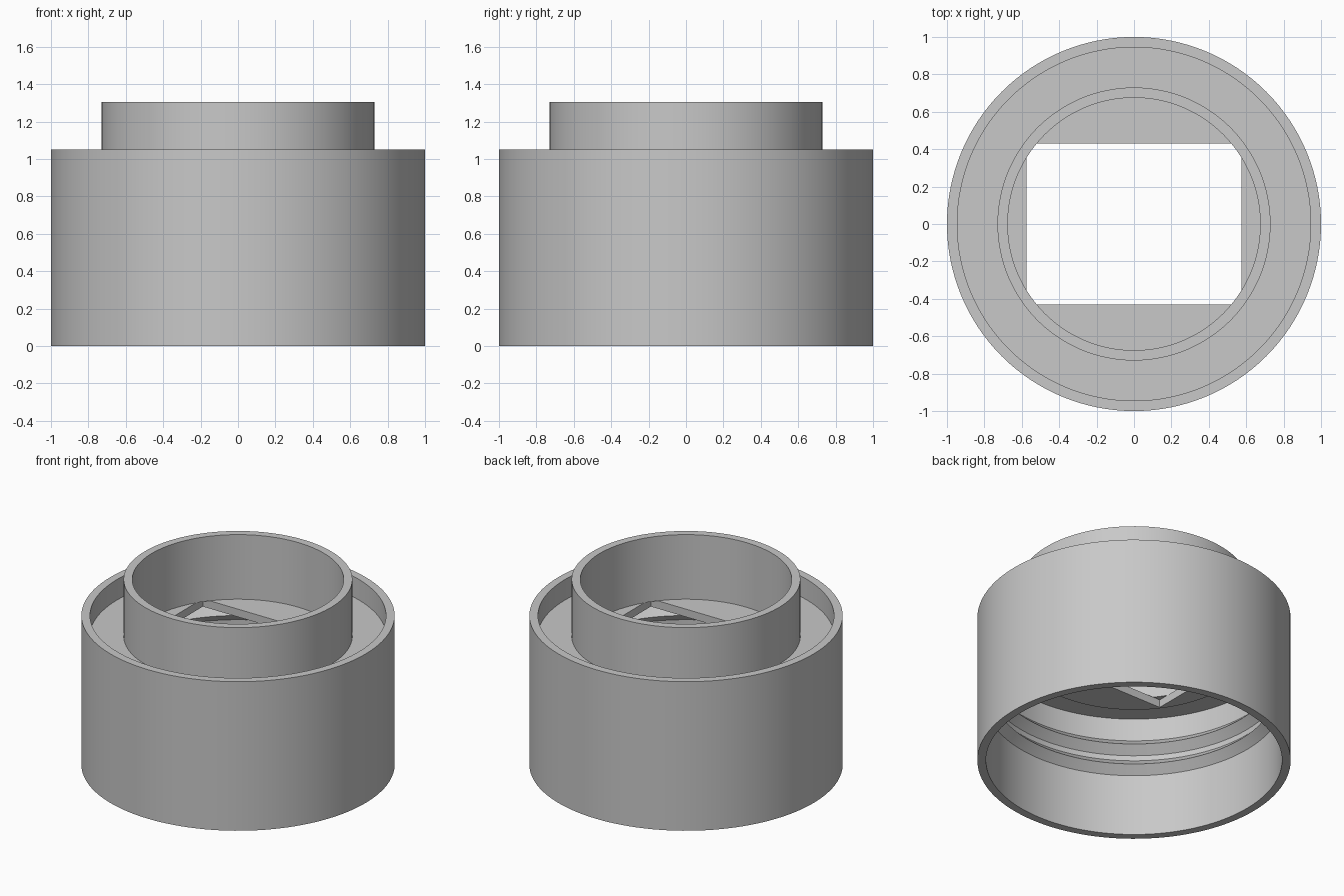
import bpy, bmesh, math

cube = bpy.data.objects.get("Cube")
if cube:
    bpy.data.objects.remove(cube, do_unlink=True)

SEGMENTS = 128
WALL = 0.055           # common wall thickness
RIM_Z, TOP_Z = 1.05, 1.305
FLOOR_Z = 0.85         # underside of the floor ring
COLLAR_R = 0.73

grey = bpy.data.materials.new("plain grey")
grey.use_nodes = True
grey.diffuse_color = (0.58, 0.58, 0.58, 1)
grey.node_tree.nodes["Principled BSDF"].inputs["Base Color"].default_value = grey.diffuse_color


def finish(name, bm):
    """Turn a bmesh into a smooth shaded object with sharp edges kept."""
    bmesh.ops.recalc_face_normals(bm, faces=bm.faces)
    mesh = bpy.data.meshes.new(name)
    bm.to_mesh(mesh)
    bm.free()
    mesh.materials.append(grey)
    obj = bpy.data.objects.new(name, mesh)
    bpy.context.collection.objects.link(obj)
    bpy.ops.object.select_all(action='DESELECT')
    obj.select_set(True)
    bpy.context.view_layer.objects.active = obj
    bpy.ops.object.shade_smooth_by_angle(angle=math.radians(30))
    return obj


def sweep(name, sections):
    """Join closed cross-sections, one after another, into a closed ring."""
    bm = bmesh.new()
    rings = [[bm.verts.new(p) for p in section] for section in sections]
    count = len(rings[0])
    for i, ring in enumerate(rings):
        after = rings[(i + 1) % len(rings)]
        for j in range(count):
            k = (j + 1) % count
            bm.faces.new((ring[j], after[j], after[k], ring[k]))
    return finish(name, bm)


angles = [2 * math.pi * i / SEGMENTS for i in range(SEGMENTS)]

# Housing: outer shell, recessed floor ring and raised collar as one lathe
inner = 1 - WALL
profile = [
    (inner, 0), (1, 0), (1, RIM_Z), (inner, RIM_Z),
    (inner, FLOOR_Z + WALL), (COLLAR_R, FLOOR_Z + WALL),
    (COLLAR_R, TOP_Z), (COLLAR_R - WALL, TOP_Z),
    (COLLAR_R - WALL, FLOOR_Z), (inner, FLOOR_Z),
]
# Two bevelled ridges inside the lower opening
for z in (0.635, 0.488):
    profile += [(inner, z + WALL), (inner - WALL, z), (inner, z - WALL)]
sweep("housing", [[(r * math.cos(a), r * math.sin(a), z) for r, z in profile]
                  for a in angles])

# Mask plate: disc under the collar with a rectangular window
half_x, half_y = 0.575, 0.43
corner = math.atan2(half_y, half_x)
corners = [corner, math.pi - corner, math.pi + corner, 2 * math.pi - corner]
sections = []
for a in sorted(angles + corners):
    c, s = math.cos(a), math.sin(a)
    window = min(half_x / max(abs(c), 1e-6), half_y / max(abs(s), 1e-6))
    low, high = FLOOR_Z - WALL, FLOOR_Z
    sections.append([(r * c, r * s, z) for r, z in
                     ((window, low), (COLLAR_R, low), (COLLAR_R, high), (window, high))])
sweep("window_plate", sections)
